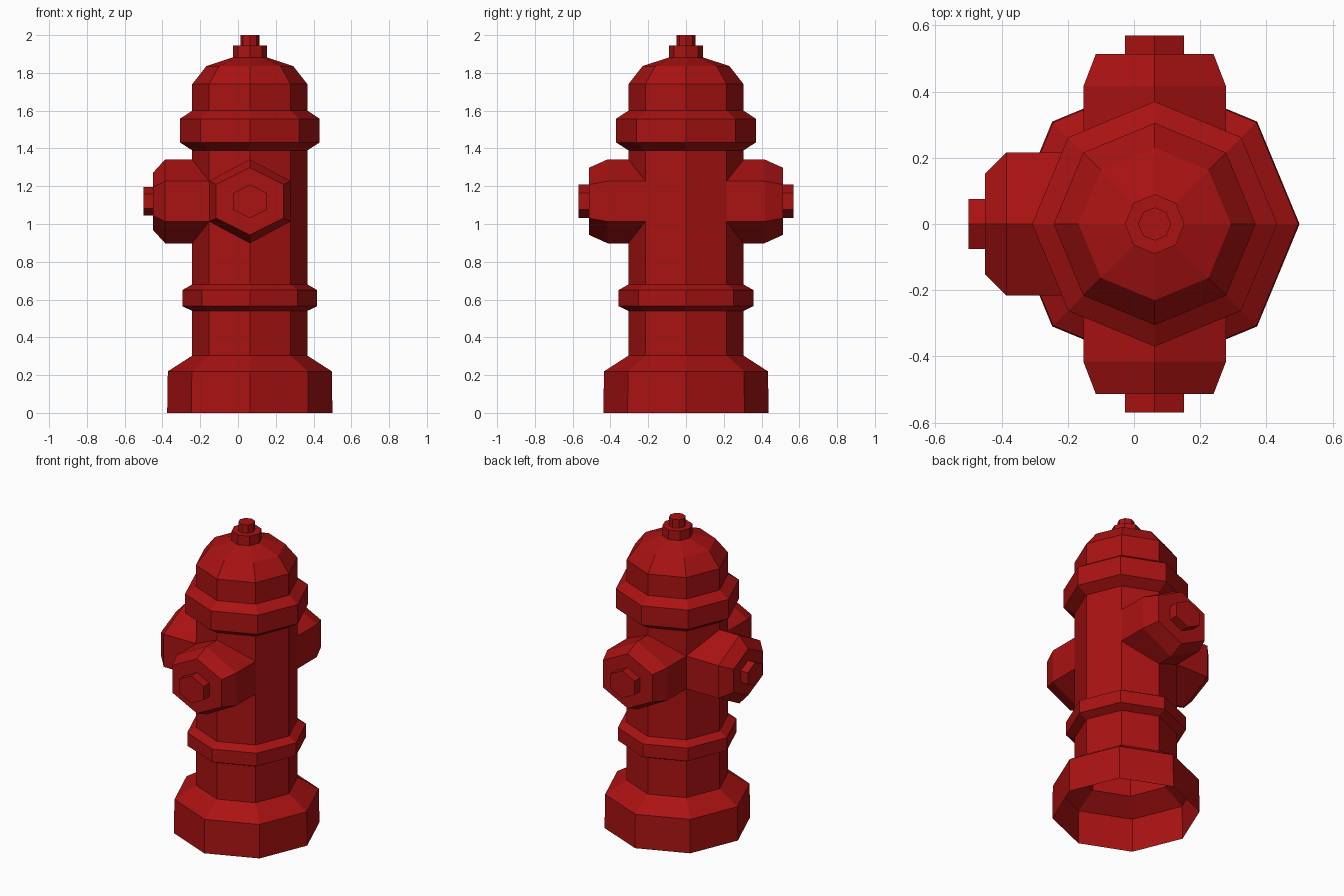
import bpy, bmesh
from math import cos, sin, pi
from mathutils import Matrix, Vector

if "Cube" in bpy.data.objects:
    bpy.data.objects.remove(bpy.data.objects["Cube"])

AXIS_X, ARM_Z = 0.0625, 1.12
R = 0.305                      # barrel radius
C = R * cos(pi / 4)            # barrel corner offset
TALL, SHORT = 0.222, 0.107     # outlet half heights at middle and corners

red = bpy.data.materials.new("red_paint")
red.diffuse_color = (0.4, 0.006, 0.006, 1)
red.use_nodes = True
red.node_tree.nodes["Principled BSDF"].inputs["Base Color"].default_value = red.diffuse_color


def finish(name, bm):
    bmesh.ops.remove_doubles(bm, verts=bm.verts, dist=0.0005)
    bmesh.ops.recalc_face_normals(bm, faces=bm.faces)
    mesh = bpy.data.meshes.new(name)
    bm.to_mesh(mesh)
    bm.free()
    mesh.materials.append(red)
    ob = bpy.data.objects.new(name, mesh)
    ob.location.x = AXIS_X
    bpy.context.collection.objects.link(ob)
    return ob


def bridge(bm, rings, cap_end=False):
    loops = [[bm.verts.new(p) for p in ring] for ring in rings]
    n = len(loops[0])
    for a, b in zip(loops, loops[1:]):
        for i in range(n):
            j = (i + 1) % n
            bm.faces.new((a[i], a[j], b[j], b[i]))
    if cap_end:
        bm.faces.new(loops[-1])


def corner(k, r, z):
    a = k * pi / 4
    return Vector((r * cos(a), r * sin(a), z))


def lathe(bm, profile, cap_end=False):
    bridge(bm, [[corner(k, r, z) for k in range(8)] for r, z in profile], cap_end)


# Barrel: open flared foot, lower band, wall with openings for the outlets
bm = bmesh.new()
lathe(bm, [(0.4375, 0), (0.434, 0.22), (R, 0.303), (R, 0.54),
           (0.357, 0.565), (0.357, 0.65), (R, 0.68)])
half = [0, SHORT, TALL, SHORT, TALL, SHORT, TALL, SHORT]
for k in range(8):
    j = (k + 1) % 8
    for end, side in ((0.68, -1), (1.39, 1)):
        quad = [corner(k, R, end), corner(j, R, end),
                corner(j, R, ARM_Z + side * half[j]),
                corner(k, R, ARM_Z + side * half[k])]
        bm.faces.new([bm.verts.new(p) for p in quad])
# Wall beside the openings: triangles that complete the plain side
for k in (1, 7):
    tri = [corner(0, R, ARM_Z), corner(k, R, ARM_Z - SHORT), corner(k, R, ARM_Z + SHORT)]
    bm.faces.new([bm.verts.new(p) for p in tri])
finish("barrel", bm)

# Bonnet: collar, dome and operating nut
bm = bmesh.new()
lathe(bm, [(R, 1.39), (0.37, 1.432), (0.37, 1.557), (R, 1.6), (R, 1.74),
           (0.23, 1.836), (0.09, 1.882), (0.09, 1.945), (0.05, 1.945),
           (0.05, 2.0)], True)
finish("bonnet", bm)


# Outlets: six-sided caps growing out of the barrel wall
def hexagon(x, w, tall, short, mid_x=None):
    m = x if mid_x is None else mid_x
    return [(m, 0, tall), (x, w, short), (x, w, -short),
            (m, 0, -tall), (x, -w, -short), (x, -w, short)]


def outlet(name, angle, shoulder, face, tip, face_r, nut_r):
    bm = bmesh.new()
    bridge(bm, [hexagon(C, C, TALL, SHORT, R),
                hexagon(shoulder, C, TALL, SHORT),
                hexagon(face, face_r, face_r, face_r / 2),
                hexagon(face, nut_r, nut_r, nut_r / 2),
                hexagon(tip, nut_r, nut_r, nut_r / 2)], True)
    bm.transform(Matrix.Translation((0, 0, ARM_Z)) @ Matrix.Rotation(angle, 4, 'Z'))
    finish(name, bm)


outlet("front_outlet", -pi / 2, 0.415, 0.513, 0.57, 0.178, 0.089)
outlet("back_outlet", pi / 2, 0.415, 0.513, 0.57, 0.178, 0.089)
outlet("left_outlet", pi, 0.448, 0.512, 0.5625, 0.152, 0.076)
